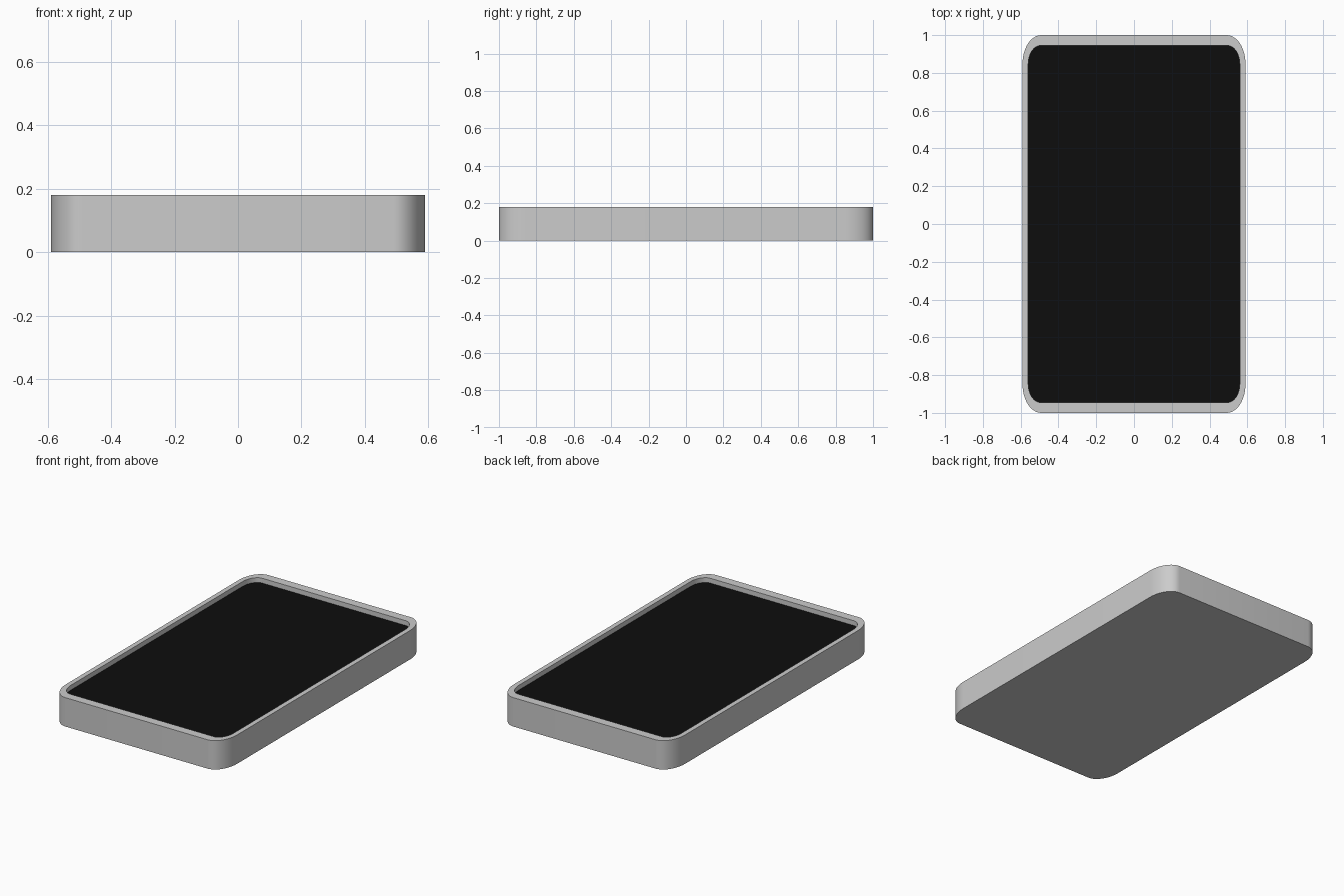
import bpy, bmesh
from math import sin, cos, pi

if "Cube" in bpy.data.objects:
    bpy.data.objects.remove(bpy.data.objects["Cube"])

SEG = 12  # segments per rounded corner


def outline(hx, hy, rx, ry):
    """Rounded rectangle with elliptical corners, counter-clockwise."""
    pts = []
    for q, (sx, sy) in enumerate([(1, 1), (-1, 1), (-1, -1), (1, -1)]):
        for i in range(SEG + 1):
            a = (q + i / SEG) * pi / 2
            pts.append((sx * (hx - rx) + rx * cos(a), sy * (hy - ry) + ry * sin(a)))
    return pts


def loft(name, rings):
    """Skin a stack of (outline, z) rings and cap both ends."""
    bm = bmesh.new()
    loops = [[bm.verts.new((x, y, z)) for x, y in pts] for pts, z in rings]
    n = len(loops[0])
    for a, b in zip(loops, loops[1:]):
        for i in range(n):
            j = (i + 1) % n
            bm.faces.new((a[i], a[j], b[j], b[i]))
    bm.faces.new(loops[0][::-1])
    bm.faces.new(loops[-1])
    mesh = bpy.data.meshes.new(name)
    bm.to_mesh(mesh)
    bm.free()
    obj = bpy.data.objects.new(name, mesh)
    bpy.context.collection.objects.link(obj)
    bpy.ops.object.select_all(action='DESELECT')
    obj.select_set(True)
    bpy.context.view_layer.objects.active = obj
    bpy.ops.object.shade_smooth_by_angle()
    return obj


outer = outline(0.59, 1.0, 0.10, 0.15)
inner = outline(0.56, 0.945, 0.066, 0.10)

# Casing: outer wall, flat rim and recessed pocket
loft("casing", [(outer, 0), (outer, 0.18), (inner, 0.18), (inner, 0.13)])

# Black screen set below the rim
screen = loft("screen", [(inner, 0.13), (inner, 0.15)])
black = bpy.data.materials.new("black_glass")
black.diffuse_color = (0.004, 0.004, 0.004, 1)
black.use_nodes = True
black.node_tree.nodes["Principled BSDF"].inputs["Base Color"].default_value = black.diffuse_color
screen.data.materials.append(black)
